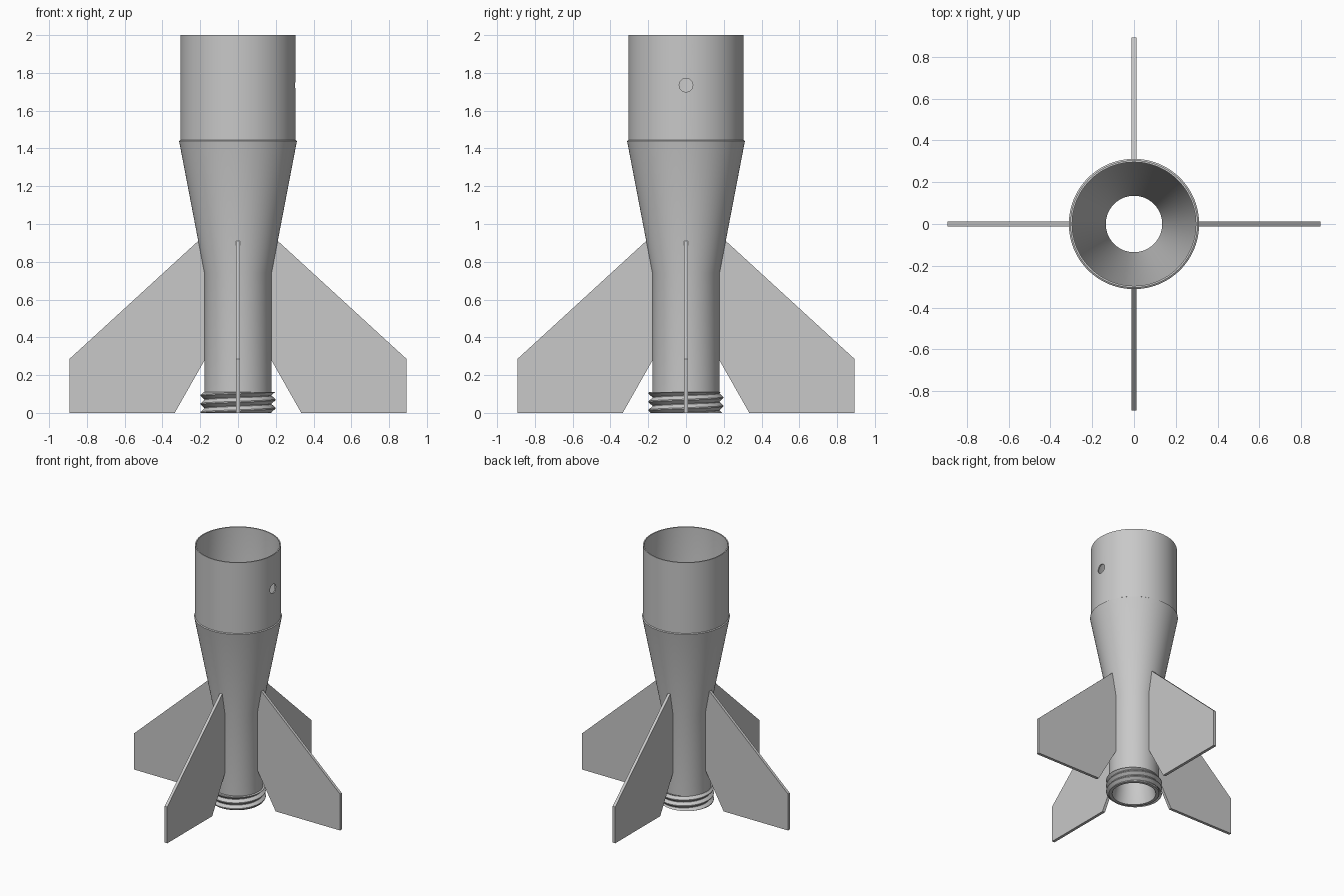
import bpy, bmesh, math
from mathutils import Matrix, Vector

cube = bpy.data.objects.get("Cube")
if cube:
    bpy.data.objects.remove(cube, do_unlink=True)

grey = bpy.data.materials.new("light grey")
grey.use_nodes = True
grey.diffuse_color = (0.58, 0.58, 0.58, 1)
grey.node_tree.nodes["Principled BSDF"].inputs["Base Color"].default_value = grey.diffuse_color


def make_object(name, bm, smooth=False):
    bmesh.ops.recalc_face_normals(bm, faces=bm.faces)
    mesh = bpy.data.meshes.new(name)
    bm.to_mesh(mesh)
    bm.free()
    mesh.materials.append(grey)
    obj = bpy.data.objects.new(name, mesh)
    bpy.context.collection.objects.link(obj)
    if smooth:
        shade(obj)
    return obj


def shade(obj):
    bpy.ops.object.select_all(action='DESELECT')
    obj.select_set(True)
    bpy.context.view_layer.objects.active = obj
    bpy.ops.object.shade_smooth_by_angle(angle=math.radians(25))


def sweep(bm, rings):
    """Join successive closed rings of vertices with quads."""
    for a, b in zip(rings, rings[1:]):
        n = len(a)
        for i in range(n):
            bm.faces.new((a[i], a[(i + 1) % n], b[(i + 1) % n], b[i]))


# Hollow body: outer wall going up, inner wall coming down
profile = [(0.178, 0), (0.178, 0.74), (0.312, 1.44), (0.305, 1.445), (0.305, 2),
           (0.296, 2), (0.296, 1.44), (0.135, 0.7), (0.135, 0.1), (0.155, 0)]
SIDES = 96
bm = bmesh.new()
rings = []
for k in range(SIDES):
    t = math.tau * k / SIDES
    rings.append([bm.verts.new((r * math.cos(t), r * math.sin(t), z)) for r, z in profile])
sweep(bm, rings + rings[:1])
body = make_object("body_tube", bm)

# Round vent hole through one wall
bm = bmesh.new()
bmesh.ops.create_cone(bm, cap_ends=True, segments=32, radius1=0.036, radius2=0.036, depth=0.2,
                      matrix=Matrix.Translation((0.3, 0, 1.735)) @ Matrix.Rotation(math.pi / 2, 4, 'Y'))
cutter = make_object("vent_hole_cutter", bm)
cutter.hide_render = True
cut = body.modifiers.new("vent_hole", 'BOOLEAN')
cut.operation = 'DIFFERENCE'
cut.solver = 'EXACT'
cut.object = cutter
bpy.context.view_layer.objects.active = body
bpy.ops.object.modifier_apply(modifier=cut.name)
bpy.data.objects.remove(cutter, do_unlink=True)
shade(body)

# Screw thread: a triangular ridge swept along a helix, trimmed flat at both ends
PITCH, TOP, STEPS = 0.045, 0.11, 64
bm = bmesh.new()
rings = []
for k in range(-STEPS, 4 * STEPS + 1):
    t = math.tau * k / STEPS
    z = 0.025 + PITCH * k / STEPS
    ridge = [(0.17, z - 0.021), (0.178, z - 0.021), (0.198, z - 0.003),
             (0.198, z + 0.003), (0.178, z + 0.021), (0.17, z + 0.021)]
    rings.append([bm.verts.new((r * math.cos(t), r * math.sin(t), h)) for r, h in ridge])
sweep(bm, rings)
for height, normal in ((0, -1), (TOP, 1)):
    trim = bmesh.ops.bisect_plane(bm, geom=bm.verts[:] + bm.edges[:] + bm.faces[:],
                                  plane_co=Vector((0, 0, height)),
                                  plane_no=Vector((0, 0, normal)), clear_outer=True)
    edges = [e for e in trim["geom_cut"] if isinstance(e, bmesh.types.BMEdge)]
    bmesh.ops.holes_fill(bm, edges=edges, sides=0)
make_object("screw_thread", bm, smooth=True)

# Four swept fins
outline = [(0.165, 0.3), (0.335, 0), (0.893, 0), (0.893, 0.285), (0.2, 0.92), (0.16, 0.75)]
HALF = 0.011
for i, name in enumerate(("left_fin", "back_fin", "right_fin", "front_fin")):
    bm = bmesh.new()
    sides = [[bm.verts.new((x, y, z)) for x, z in outline] for y in (-HALF, HALF)]
    sweep(bm, sides)
    for side in sides:
        bm.faces.new(side)
    bmesh.ops.rotate(bm, verts=bm.verts, matrix=Matrix.Rotation(i * math.pi / 2, 3, 'Z'))
    make_object(name, bm)
